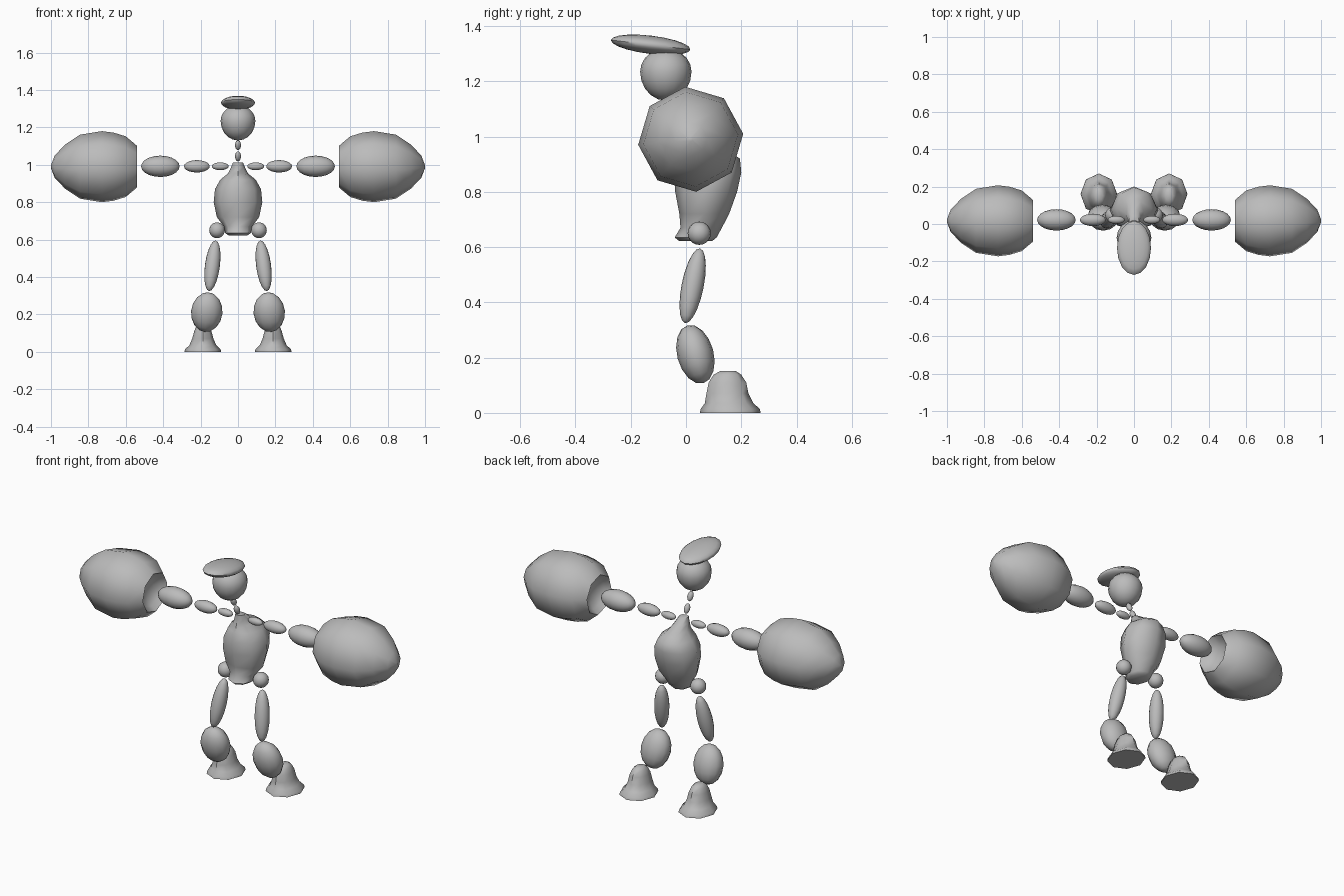
import bpy, bmesh, math
from mathutils import Vector, Matrix

cube = bpy.data.objects.get("Cube")
if cube:
    bpy.data.objects.remove(cube, do_unlink=True)

grey = bpy.data.materials.new("plain grey")
grey.use_nodes = True
colour = (0.5, 0.5, 0.5, 1)
grey.diffuse_color = colour
grey.node_tree.nodes["Principled BSDF"].inputs["Base Color"].default_value = colour


def finish(name, bm, sharp=50):
    bmesh.ops.recalc_face_normals(bm, faces=bm.faces)
    mesh = bpy.data.meshes.new(name)
    bm.to_mesh(mesh)
    bm.free()
    mesh.materials.append(grey)
    obj = bpy.data.objects.new(name, mesh)
    bpy.context.collection.objects.link(obj)
    bpy.ops.object.select_all(action='DESELECT')
    bpy.context.view_layer.objects.active = obj
    obj.select_set(True)
    bpy.ops.object.shade_smooth_by_angle(angle=math.radians(sharp))
    return obj


def ellipsoid(name, centre, radii, axis=(0, 0, 1), segments=16, rings=10):
    """Ellipsoid whose local z runs along the given axis."""
    bm = bmesh.new()
    bmesh.ops.create_uvsphere(bm, u_segments=segments, v_segments=rings, radius=1)
    turn = Vector((0, 0, 1)).rotation_difference(Vector(axis)).to_matrix().to_4x4()
    bm.transform(Matrix.Translation(centre) @ turn @ Matrix.Diagonal((*radii, 1)))
    return finish(name, bm)


def loft(name, rings, place=Matrix(), segments=8, phase=0, sharp=50):
    """Skin elliptical rings (height, y centre, x radius, y radius), capped at both ends."""
    bm = bmesh.new()
    loops = []
    for z, yc, rx, ry in rings:
        loop = []
        for i in range(segments):
            a = phase + math.tau * i / segments
            loop.append(bm.verts.new((rx * math.cos(a), yc + ry * math.sin(a), z)))
        loops.append(loop)
    for low, high in zip(loops, loops[1:]):
        for i in range(segments):
            j = (i + 1) % segments
            bm.faces.new((low[i], low[j], high[j], high[i]))
    bm.faces.new(loops[0])
    bm.faces.new(loops[-1])
    bm.transform(place)
    return finish(name, bm, sharp)


# Torso leans back towards the shoulders, then narrows to a neck stub
loft("torso", [
    (0.622, 0.035, 0.05, 0.06), (0.635, 0.035, 0.068, 0.076), (0.67, 0.055, 0.075, 0.075),
    (0.72, 0.066, 0.113, 0.09), (0.80, 0.073, 0.13, 0.112), (0.87, 0.08, 0.123, 0.12),
    (0.92, 0.083, 0.095, 0.112), (0.955, 0.065, 0.052, 0.08), (0.985, 0.038, 0.038, 0.045),
    (1.012, 0.02, 0.027, 0.025)], segments=8, phase=math.pi / 2)

# Neck beads, egg-shaped head and tilted flat cap
lean = (0, -0.45, 1)
ellipsoid("lower_neck_bead", (0, -0.01, 1.045), (0.016, 0.016, 0.028), lean)
ellipsoid("upper_neck_bead", (0, -0.04, 1.105), (0.016, 0.016, 0.028), lean)
head = ellipsoid("head", (0, -0.073, 1.235), (0.093, 0.093, 0.105))
for v in head.data.vertices:
    if v.co.z > 1.235:
        v.co.z = 1.235 + (v.co.z - 1.235) * 0.8
ellipsoid("cap", (0, -0.128, 1.332), (0.091, 0.145, 0.033), (0, 0.12, 1))

# Fist profile along the arm: (distance, radius), starting inside the wrist hollow
fist = [(0.60, 0.02), (0.59, 0.06), (0.57, 0.09), (0.54, 0.112), (0.60, 0.163), (0.665, 0.183),
        (0.727, 0.191), (0.845, 0.172), (0.925, 0.118), (0.98, 0.06), (1.0, 0.008)]

for side, s in (("left", 1), ("right", -1)):
    # Arm beads grow towards the hand
    for part, x, length, r in (("shoulder", 0.095, 0.045, 0.021),
                               ("upper_arm", 0.22, 0.069, 0.033),
                               ("forearm", 0.415, 0.103, 0.057)):
        ellipsoid(f"{side}_{part}", (s * x, 0.022, 0.992), (r, r, length), (s, 0, 0))

    # Eight-sided fist, mirrored through the place matrix
    along = Matrix(((0, 0, s, 0), (1, 0, 0, 0.017), (0, 1, 0, 0.99), (0, 0, 0, 1)))
    loft(f"{side}_fist", [(d, 0, r, r) for d, r in fist], along, phase=math.radians(6))

    # Leg
    ellipsoid(f"{side}_hip", (s * 0.112, 0.048, 0.65), (0.042,) * 3)
    ellipsoid(f"{side}_thigh", (s * 0.137, 0.024, 0.46), (0.04, 0.04, 0.139),
              (s * -0.13, 0.2, 1))
    ellipsoid(f"{side}_shin", (s * 0.167, 0.034, 0.212), (0.084, 0.066, 0.109),
              (s * -0.1, -0.27, 1), segments=12, rings=8)

    # Bell-shaped foot
    loft(f"{side}_foot", [
        (0, 0, 0.098, 0.11), (0.014, 0, 0.095, 0.107), (0.035, -0.004, 0.072, 0.088),
        (0.07, -0.01, 0.057, 0.076), (0.11, -0.01, 0.046, 0.068),
        (0.138, -0.01, 0.035, 0.05), (0.152, -0.008, 0.02, 0.027)],
        Matrix.Translation((s * 0.188, 0.16, 0)))
